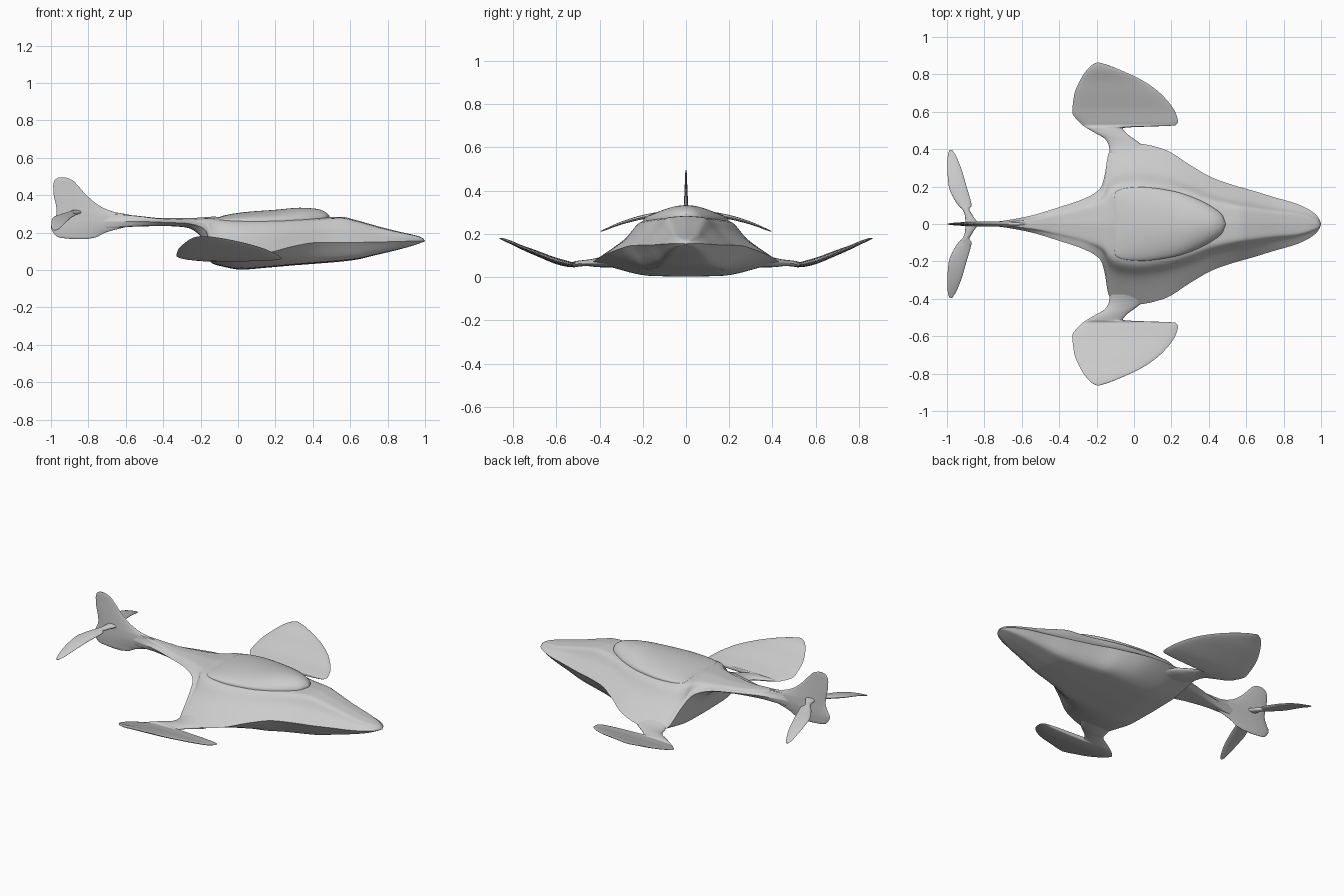
import bpy
import bmesh
import math

default_cube = bpy.data.objects.get("Cube")
if default_cube:
    bpy.data.objects.remove(default_cube, do_unlink=True)

# One plain hull colour
grey = bpy.data.materials.new("hull grey")
grey.use_nodes = True
grey.diffuse_color = (0.6, 0.6, 0.6, 1)
grey.node_tree.nodes["Principled BSDF"].inputs["Base Color"].default_value = grey.diffuse_color


def slope(before, after):
    """Tangent that never overshoots the control values."""
    if before * after <= 0:
        return 0
    return 2 * before * after / (before + after)


def refine(rows, steps):
    """Smoothly interpolate a list of equal-length rows."""
    columns = []
    for values in zip(*rows):
        deltas = [b - a for a, b in zip(values, values[1:])]
        inner = [slope(a, b) for a, b in zip(deltas, deltas[1:])]
        tangents = [deltas[0]] + inner + [deltas[-1]]
        column = []
        for i, delta in enumerate(deltas):
            start, end = tangents[i], tangents[i + 1]
            for k in range(steps):
                t = k / steps
                bend = start + t * (3 * delta - 2 * start - end)
                bend += t * t * (start + end - 2 * delta)
                column.append(values[i] + t * bend)
        columns.append(column + [values[-1]])
    return list(zip(*columns))


def loft(name, rings, crease_angle, mirrored=False):
    """Skin closed rings of points, cap both ends and shade smooth."""
    bm = bmesh.new()
    loops = [[bm.verts.new(p) for p in ring] for ring in rings]
    count = len(loops[0])
    for first, second in zip(loops, loops[1:]):
        for i in range(count):
            j = (i + 1) % count
            bm.faces.new((first[i], first[j], second[j], second[i]))
    bm.faces.new(loops[0])
    bm.faces.new(loops[-1])
    bmesh.ops.remove_doubles(bm, verts=bm.verts, dist=0.0002)
    bmesh.ops.recalc_face_normals(bm, faces=bm.faces)
    mesh = bpy.data.meshes.new(name)
    bm.to_mesh(mesh)
    bm.free()
    mesh.materials.append(grey)
    part = bpy.data.objects.new(name, mesh)
    bpy.context.collection.objects.link(part)
    if mirrored:
        mirror = part.modifiers.new("mirror", "MIRROR")
        mirror.use_axis = (False, True, False)
        mirror.use_mirror_merge = False
    bpy.ops.object.select_all(action="DESELECT")
    part.select_set(True)
    bpy.context.view_layer.objects.active = part
    bpy.ops.object.shade_smooth_by_angle(angle=math.radians(crease_angle))
    return part


def both_sides(x, half):
    """Close a half section, running from top to bottom, across the centre."""
    right = [(x, y, z) for y, z in half]
    left = [(x, -y, z) for y, z in reversed(half[1:-1])]
    return right + left


def blade(name, rows, upright=False, mirrored=False):
    """Lens-section surface: span, trailing x, leading x, offset, half thickness."""
    rings = []
    for span, back, front, offset, thick in refine(rows, 5):
        ring = []
        for k in range(24):
            angle = math.tau * k / 24
            x = (back + front) / 2 + (front - back) / 2 * math.cos(angle)
            out = offset + thick * math.sin(angle)
            ring.append((x, out, span) if upright else (x, span, out))
        rings.append(ring)
    return loft(name, rings, 50, mirrored)


# Fuselage: x, top z, shoulder half-width, chine half-width, chine z, bottom z
hull_rows = [
    (-.8, .285, .002, .005, .26, .235),
    (-.68, .3, .01, .02, .26, .225),
    (-.55, .291, .022, .045, .26, .232),
    (-.4, .277, .048, .09, .255, .235),
    (-.28, .277, .075, .13, .25, .228),
    (-.21, .28, .1, .165, .235, .19),
    (-.175, .283, .115, .2, .215, .13),
    (-.155, .284, .13, .27, .16, .055),
    (-.135, .285, .155, .38, .075, .034),
    (-.08, .284, .185, .42, .065, .018),
    (.02, .281, .195, .43, .07, .002),
    (.16, .281, .18, .4, .092, .013),
    (.3, .281, .15, .315, .128, .025),
    (.42, .282, .11, .247, .147, .034),
    (.55, .284, .085, .202, .148, .045),
    (.63, .267, .075, .18, .148, .055),
    (.75, .233, .06, .143, .15, .083),
    (.87, .203, .05, .108, .153, .112),
    (.95, .185, .03, .068, .155, .135),
    (.985, .172, .015, .035, .155, .148),
    (1, .157, .002, .005, .155, .153),
]
rings = []
for x, top, shoulder, chine, chine_z, bottom in refine(hull_rows, 4):
    shoulder_z = top - 0.1 * shoulder
    mid = (0.62 * shoulder + 0.38 * chine, 0.45 * chine_z + 0.55 * shoulder_z)
    keel = (min(0.6 * chine, 0.17), bottom + 0.06 * (chine_z - bottom))
    upper = refine([(0, top), (shoulder, shoulder_z), mid, (chine, chine_z)], 5)
    lower = refine([(chine, chine_z), keel, (0, bottom)], 5)
    rings.append(both_sides(x, upper + lower[1:]))
loft("fuselage", rings, 50)

# Canopy: x, half-width, crown z, rim z
canopy_rows = [
    (-.112, .1, .274, .27),
    (-.1, .165, .283, .268),
    (-.05, .19, .297, .267),
    (.05, .197, .311, .267),
    (.2, .178, .322, .268),
    (.33, .137, .333, .27),
    (.42, .09, .327, .275),
    (.47, .05, .308, .28),
    (.49, .004, .289, .286),
]
rings = []
for x, width, crown, rim in refine(canopy_rows, 5):
    dome = []
    for k in range(13):
        y = math.sin(math.pi / 2 * k / 12)
        dome.append((width * y, rim + (crown - rim) * max(0, 1 - y * y) ** 0.6))
    rings.append(both_sides(x, dome + [(width, rim - 0.03), (0, rim - 0.03)]))
loft("canopy", rings, 40)

# Wings on their short connecting arms
blade("wings", [
    (.34, -.125, .11, .08, .035),
    (.42, -.135, .045, .067, .02),
    (.455, -.155, 0, .066, .015),
    (.485, -.205, -.04, .064, .014),
    (.513, -.252, -.06, .06, .014),
    (.528, -.275, .222, .058, .012),
    (.55, -.297, .235, .062, .014),
    (.6, -.33, .22, .075, .015),
    (.69, -.32, .15, .11, .013),
    (.765, -.29, .05, .14, .01),
    (.82, -.255, -.065, .165, .008),
    (.85, -.225, -.14, .176, .005),
    (.863, -.2, -.185, .18, .002),
], mirrored=True)

# Drooping tailplanes
blade("tailplanes", [
    (0, -.9, -.83, .31, .012),
    (.05, -.905, -.865, .305, .012),
    (.08, -.92, -.88, .3, .012),
    (.1, -.94, -.868, .296, .011),
    (.2, -.99, -.895, .278, .01),
    (.3, -.998, -.925, .25, .007),
    (.37, -.995, -.955, .222, .004),
    (.395, -.985, -.972, .212, .002),
], mirrored=True)

# Upright tail fin, blended forward into the boom
blade("tail_fin", [
    (.165, -.88, -.81, 0, .002),
    (.175, -.96, -.76, 0, .006),
    (.2, -.988, -.71, 0, .009),
    (.23, -1, -.6, 0, .012),
    (.262, -.985, -.5, 0, .014),
    (.295, -.972, -.58, 0, .013),
    (.31, -.97, -.66, 0, .012),
    (.34, -.972, -.735, 0, .01),
    (.4, -.985, -.81, 0, .007),
    (.45, -.988, -.855, 0, .005),
    (.48, -.98, -.885, 0, .004),
    (.495, -.96, -.92, 0, .002),
], upright=True)
